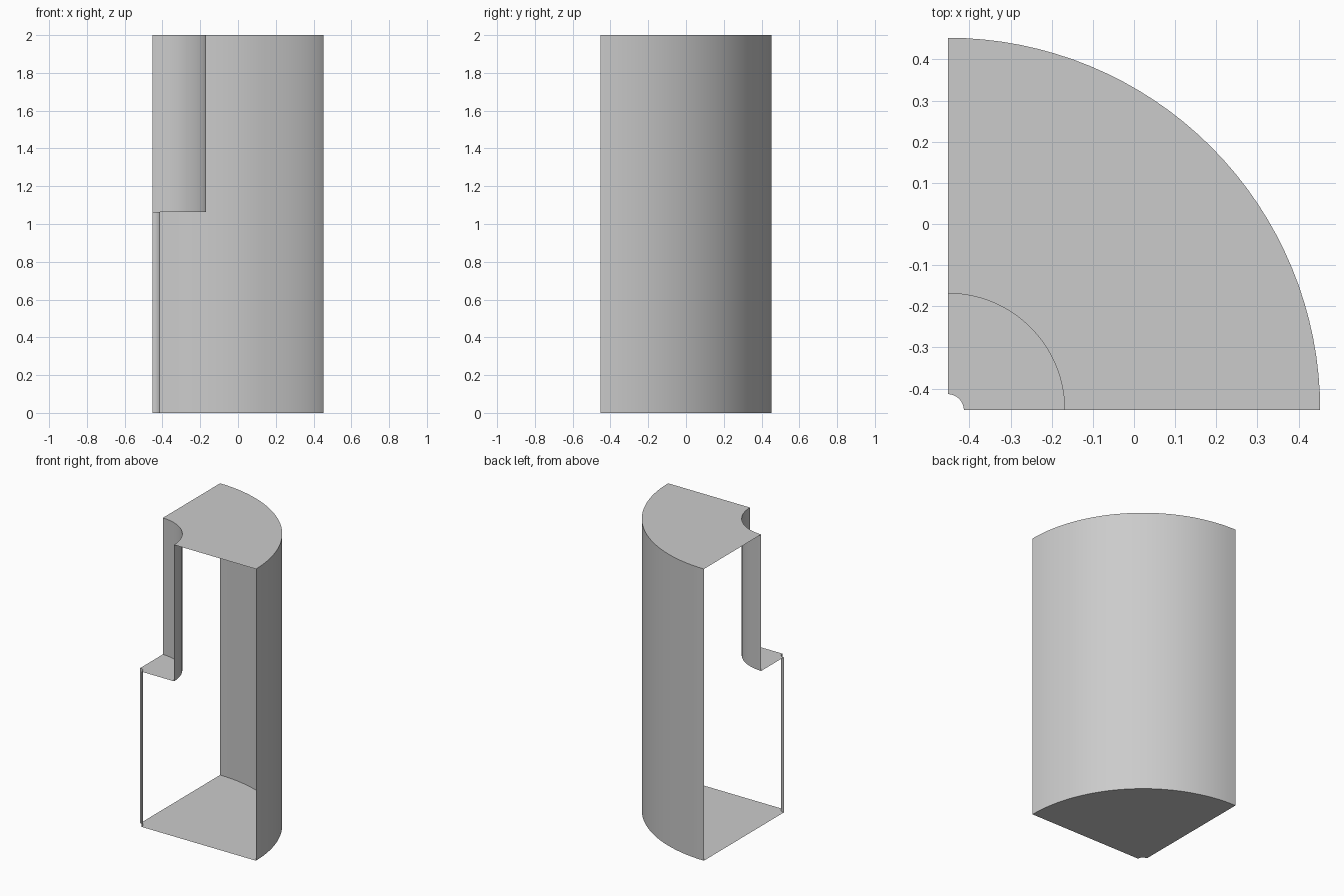
import bpy, bmesh, math
from mathutils import Vector

cube = bpy.data.objects.get("Cube")
if cube:
    bpy.data.objects.remove(cube, do_unlink=True)

RADIUS, COUNTERBORE, BORE = 0.905, 0.284, 0.039
HEIGHT, STEP = 2.0, 1.064
SEGMENTS = 32
AXIS = Vector((-RADIUS / 2, -RADIUS / 2, 0))

# Plain grey material
grey = bpy.data.materials.new("plain_grey")
grey.use_nodes = True
colour = (0.6, 0.6, 0.6, 1)
grey.diffuse_color = colour
grey.node_tree.nodes["Principled BSDF"].inputs["Base Color"].default_value = colour

# Closed radius/height profile of the stepped sleeve
profile = [(BORE, 0), (RADIUS, 0), (RADIUS, HEIGHT),
           (COUNTERBORE, HEIGHT), (COUNTERBORE, STEP), (BORE, STEP)]

bm = bmesh.new()
verts = [bm.verts.new(AXIS + Vector((r, 0, z))) for r, z in profile]
edges = [bm.edges.new((a, b)) for a, b in zip(verts, verts[1:] + verts[:1])]

# Quarter turn, with the two cut sides left open
bmesh.ops.spin(bm, geom=verts + edges, cent=AXIS, axis=(0, 0, 1),
               angle=math.pi / 2, steps=SEGMENTS, use_duplicate=False)
bmesh.ops.remove_doubles(bm, verts=bm.verts, dist=0.0001)

# Make the skin face outwards
bm.normal_update()
top = max(bm.faces, key=lambda f: f.calc_center_median().z)
if top.normal.z < 0:
    bmesh.ops.reverse_faces(bm, faces=bm.faces)

mesh = bpy.data.meshes.new("quarter_sleeve")
bm.to_mesh(mesh)
bm.free()
mesh.materials.append(grey)
sleeve = bpy.data.objects.new("quarter_sleeve", mesh)
bpy.context.collection.objects.link(sleeve)

# Smooth walls with crisp rims
bpy.context.view_layer.objects.active = sleeve
sleeve.select_set(True)
bpy.ops.object.shade_smooth_by_angle(angle=math.radians(30))
